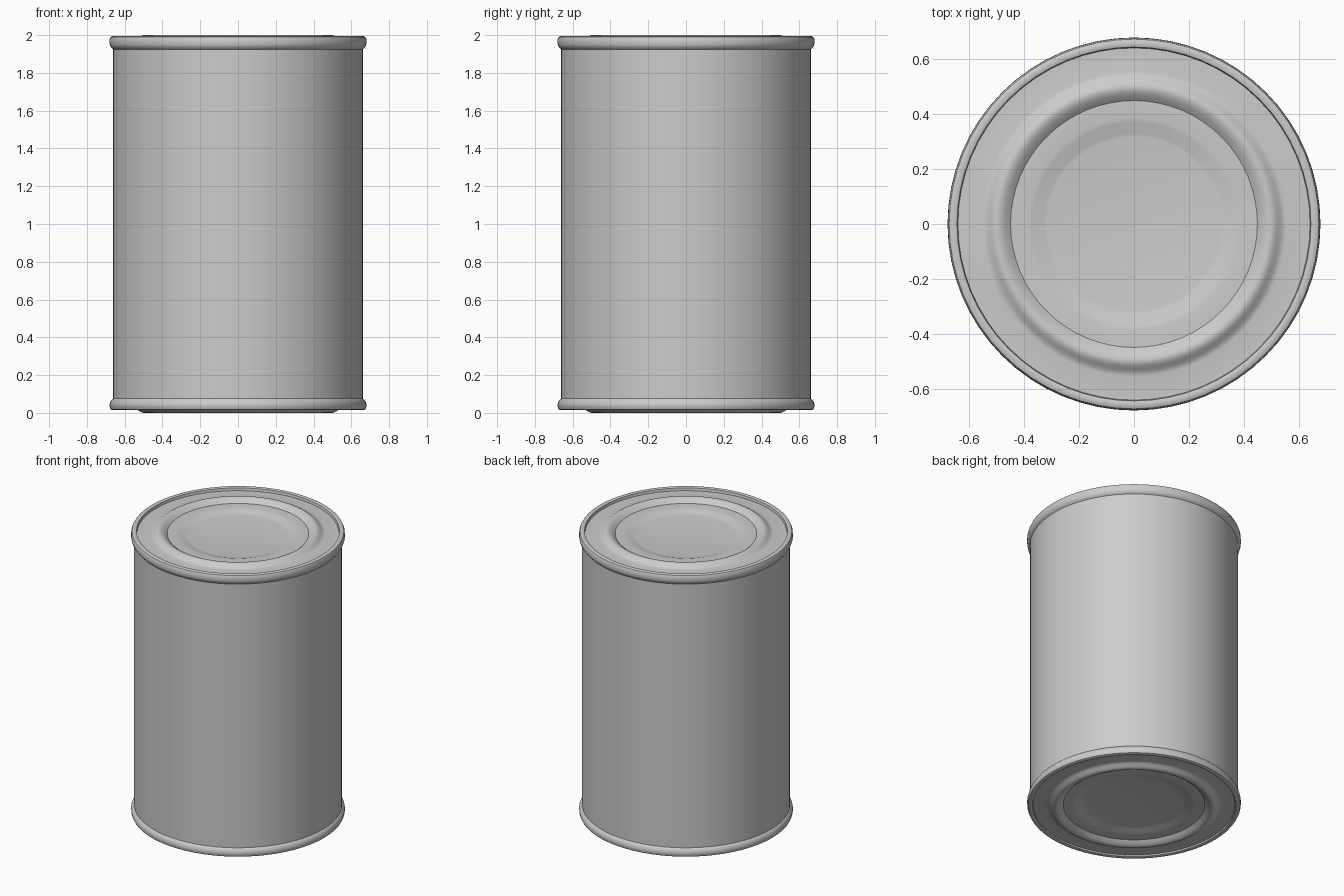
import bpy
import bmesh
from math import cos, sin, pi, radians

SEGMENTS = 64
HEIGHT = 2.0
BODY_R = 0.662

if "Cube" in bpy.data.objects:
    bpy.data.objects.remove(bpy.data.objects["Cube"], do_unlink=True)

# Plain tin colour
tin = bpy.data.materials.new("tin_grey")
tin.use_nodes = True
tin.diffuse_color = (0.6, 0.6, 0.6, 1)
tin.node_tree.nodes["Principled BSDF"].inputs["Base Color"].default_value = tin.diffuse_color


def lathe(name, profile, cap_start=False, cap_end=False):
    """Turn (radius, z) points around z; points run up the outside."""
    bm = bmesh.new()
    rings = []
    for r, z in profile:
        angles = [2 * pi * i / SEGMENTS for i in range(SEGMENTS)]
        rings.append([bm.verts.new((r * cos(a), r * sin(a), z)) for a in angles])
    for low, high in zip(rings, rings[1:]):
        for i in range(SEGMENTS):
            j = (i + 1) % SEGMENTS
            bm.faces.new((low[i], low[j], high[j], high[i]))
    if cap_start:
        bm.faces.new(rings[0][::-1])
    if cap_end:
        bm.faces.new(rings[-1])
    mesh = bpy.data.meshes.new(name)
    bm.to_mesh(mesh)
    bm.free()
    mesh.materials.append(tin)
    obj = bpy.data.objects.new(name, mesh)
    bpy.context.collection.objects.link(obj)
    bpy.ops.object.select_all(action='DESELECT')
    obj.select_set(True)
    bpy.context.view_layer.objects.active = obj
    bpy.ops.object.shade_smooth_by_angle(angle=radians(30))
    return obj


def lid_profile(rim):
    """(radius, depth below the end) from the seam foot in to the centre."""
    panel = 0.027
    # Rolled seam with a rounded shoulder
    pts = [(BODY_R, 0.075), (0.669, 0.069), (0.676, 0.06), (0.68, 0.045),
           (0.679, rim + 0.015), (0.674, rim + 0.004), (0.666, rim),
           (0.652, rim), (0.645, rim + 0.003), (0.642, panel)]
    # Raised ring: soft outer slope, crisp inner edge
    steps = 6
    for i in range(steps + 1):
        t = i / steps
        pts.append((0.555 - 0.055 * t, panel * (1 + cos(pi * t)) / 2))
    for i in range(1, steps + 1):
        t = i / steps
        pts.append((0.5 - 0.05 * t, panel * (1 - cos(pi * t / 2))))
    # Step down to the flat centre
    pts += [(0.385, panel), (0.372, 0.029), (0.33, 0.043), (0.317, 0.045)]
    return pts


# Side wall
lathe("can_body", [(BODY_R, 0.07), (BODY_R, HEIGHT - 0.07)])

# Lids
top = [(r, HEIGHT - d) for r, d in lid_profile(0.006)]
lathe("top_lid", top, cap_end=True)
bottom = [(r, d) for r, d in reversed(lid_profile(0.015))]
lathe("bottom_lid", bottom, cap_start=True)
